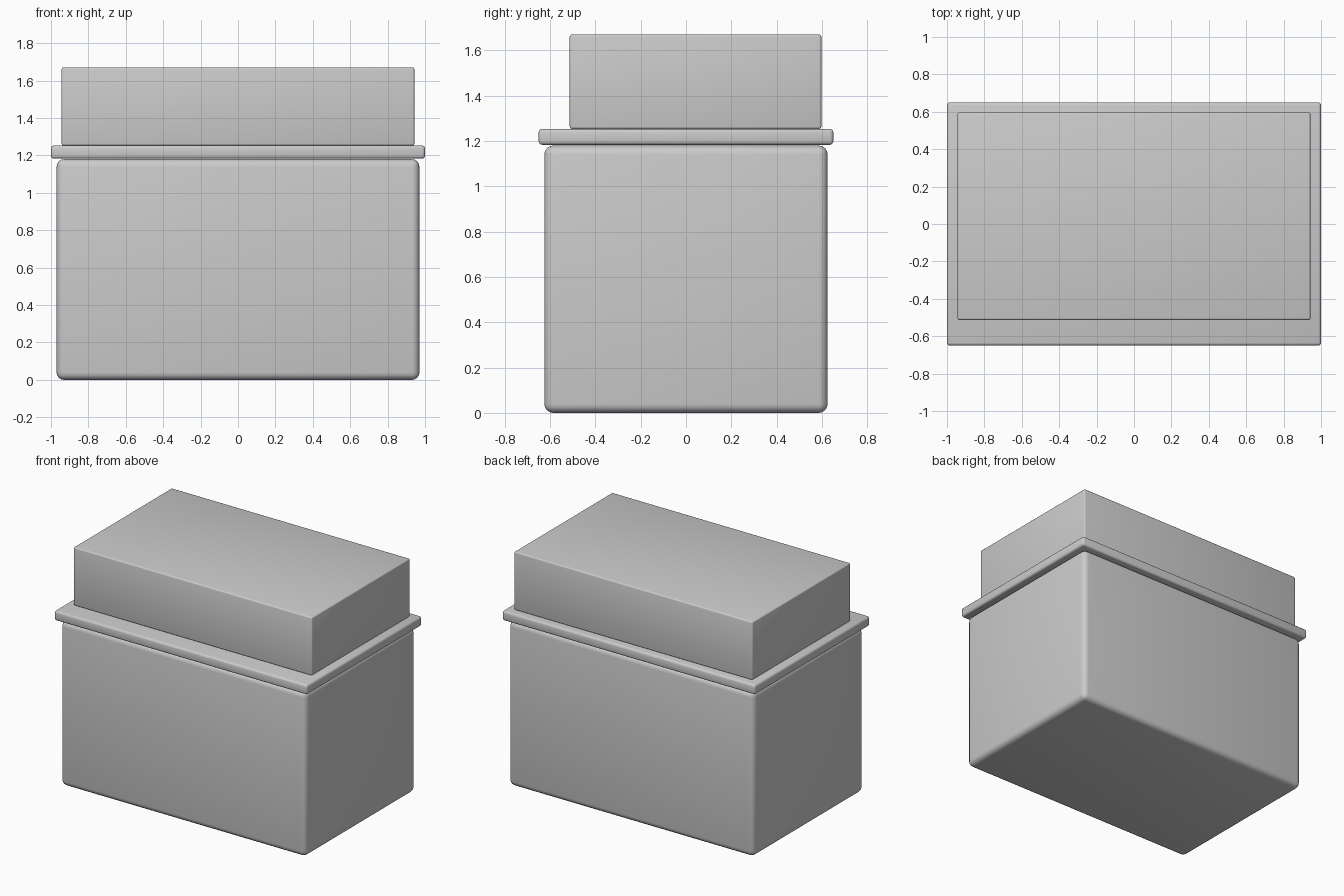
import bpy
import math

cube = bpy.data.objects.get("Cube")
if cube:
    bpy.data.objects.remove(cube, do_unlink=True)

grey = bpy.data.materials.new("light_grey")
grey.use_nodes = True
colour = (0.6, 0.6, 0.6, 1)
grey.diffuse_color = colour
grey.node_tree.nodes["Principled BSDF"].inputs["Base Color"].default_value = colour


def rounded_box(name, size, y, bottom, radius, segments):
    """Box standing on a given height, with rounded edges."""
    bpy.ops.mesh.primitive_cube_add(size=1, location=(0, y, bottom + size[2] / 2))
    box = bpy.context.object
    box.name = name
    box.scale = size
    bpy.ops.object.transform_apply(location=False, rotation=False, scale=True)
    bevel = box.modifiers.new("rounded_edges", "BEVEL")
    bevel.width = radius
    bevel.segments = segments
    bevel.limit_method = "ANGLE"
    bpy.ops.object.modifier_apply(modifier=bevel.name)
    bpy.ops.object.shade_smooth_by_angle(angle=math.radians(40))
    box.data.materials.append(grey)
    return box


# Main body, overhanging rim and the raised block set towards the back
rounded_box("body", (1.94, 1.25, 1.18), 0, 0, 0.04, 4)
rounded_box("rim", (2.0, 1.3, 0.07), 0, 1.183, 0.015, 3)
rounded_box("upper_block", (1.886, 1.11, 0.417), 0.042, 1.253, 0.01, 3)
